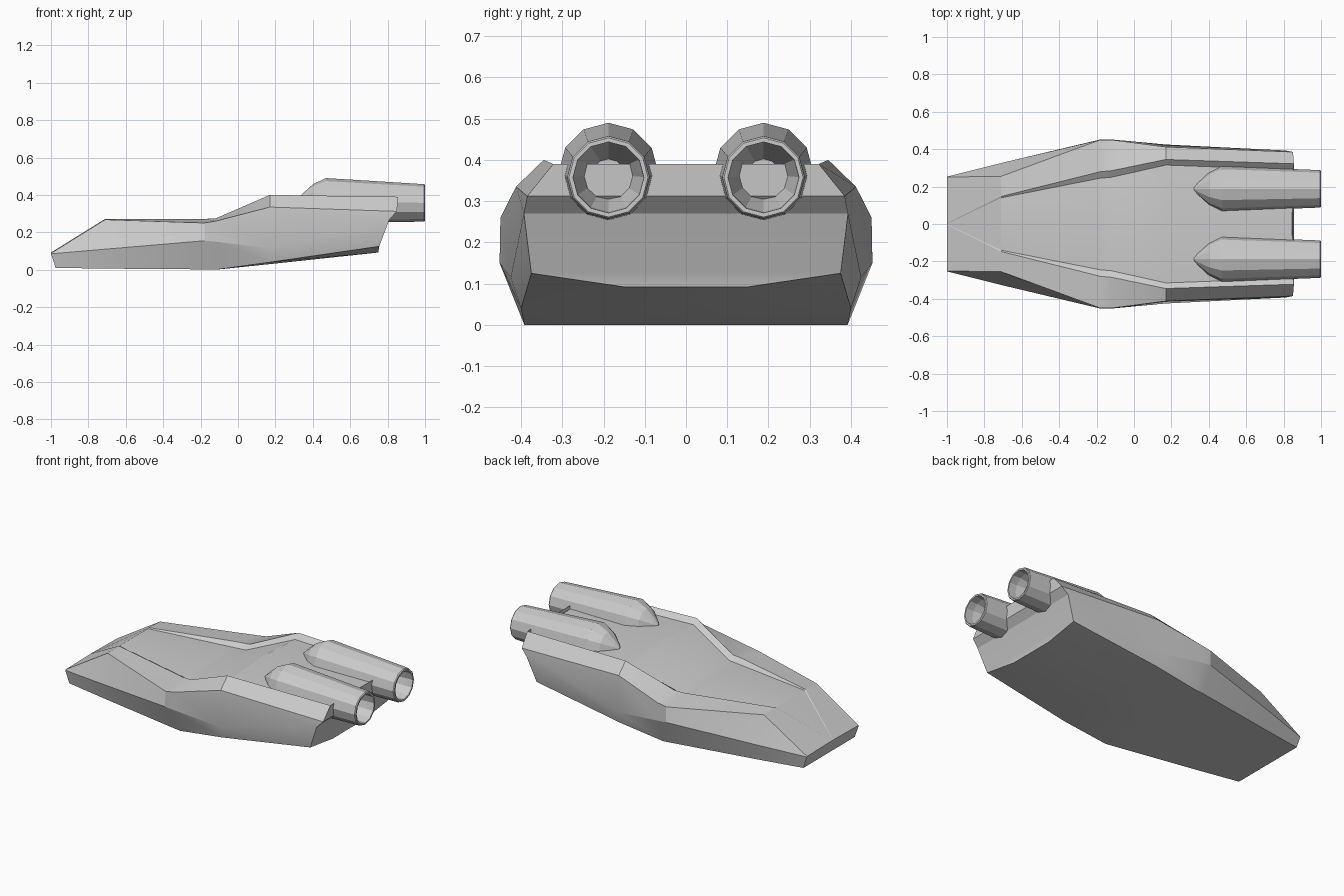
import bpy, bmesh
from math import sin, cos, pi, radians

if "Cube" in bpy.data.objects:
    bpy.data.objects.remove(bpy.data.objects["Cube"])


def make_object(name, bm):
    bmesh.ops.remove_doubles(bm, verts=bm.verts, dist=0.0005)
    bmesh.ops.recalc_face_normals(bm, faces=bm.faces)
    mesh = bpy.data.meshes.new(name)
    bm.to_mesh(mesh)
    bm.free()
    obj = bpy.data.objects.new(name, mesh)
    bpy.context.collection.objects.link(obj)
    return obj


def loft(bm, rings):
    """Bridge closed rings of coordinates and cap both ends."""
    rows = [[bm.verts.new(p) for p in ring] for ring in rings]
    n = len(rows[0])
    for a, b in zip(rows, rows[1:]):
        for i in range(n):
            j = (i + 1) % n
            bm.faces.new((a[i], a[j], b[j], b[i]))
    return rows


# Hull half sections (y, z): floor, bottom edge, lower side, upper side,
# ridge top, ridge foot, deck centre
stations = [
    (-1.00, [(.12, .01), (.25, .01), (.253, .085), (.251, .088), (.004, .092), (.002, .091), (0, .09)]),
    (-0.71, [(.15, .006), (.295, .006), (.326, .11), (.255, .268), (.147, .272), (.140, .268), (0, .27)]),
    (-0.18, [(.15, .002), (.385, .002), (.452, .155), (.45, .25), (.28, .272), (.245, .25), (0, .268)]),
    (-0.12, [(.15, .0), (.392, .0), (.452, .15), (.45, .26), (.285, .274), (.25, .252), (0, .268)]),
    (0.17, [(.15, .03), (.40, .04), (.425, .115), (.412, .335), (.345, .40), (.315, .37), (0, .387)]),
    (0.85, [(.15, .092), (.375, .125), (.393, .27), (.385, .312), (.322, .39), (.29, .363), (0, .378)]),
]
nose_shift = [.025, .025, 0, 0, 0, 0, 0]
tail_shift = [-.10, -.095, -.04, 0, .005, 0, -.005]
rings = []
for k, (x, half) in enumerate(stations):
    shift = nose_shift if k == 0 else tail_shift if k == 5 else [0] * 7
    right = [(x + s, y, z) for s, (y, z) in zip(shift, half)]
    rings.append(right + [(px, -py, pz) for px, py, pz in reversed(right[:-1])])
bm = bmesh.new()
rows = loft(bm, rings)
# End caps: horizontal strips across the hull
for row in (rows[0], rows[-1]):
    n = len(row)
    for i in range(5):
        bm.faces.new((row[i], row[i + 1], row[n - 2 - i], row[n - 1 - i]))
    bm.faces.new((row[5], row[6], row[7]))
hull = make_object("hull", bm)
bpy.context.view_layer.objects.active = hull
hull.select_set(True)
bpy.ops.object.shade_smooth_by_angle(angle=radians(22))

# Twin engines: twelve-sided pods with hollow nozzles (x, radius)
profile = [(.32, .008), (.345, .035), (.40, .086), (.47, .121), (.995, .1),
           (1.0, .096), (1.0, .086), (.95, .084), (.78, .04)]
for side, y0 in (("left", -.188), ("right", .188)):
    rings = []
    for x, r in profile:
        zc = .369 - .022 * (x - .47)
        rings.append([(x, y0 + r * sin(2 * pi * i / 12), zc + r * cos(2 * pi * i / 12))
                      for i in range(12)])
    bm = bmesh.new()
    rows = loft(bm, rings)
    bm.faces.new(rows[0])
    bm.faces.new(rows[-1])
    make_object("engine_" + side, bm)
